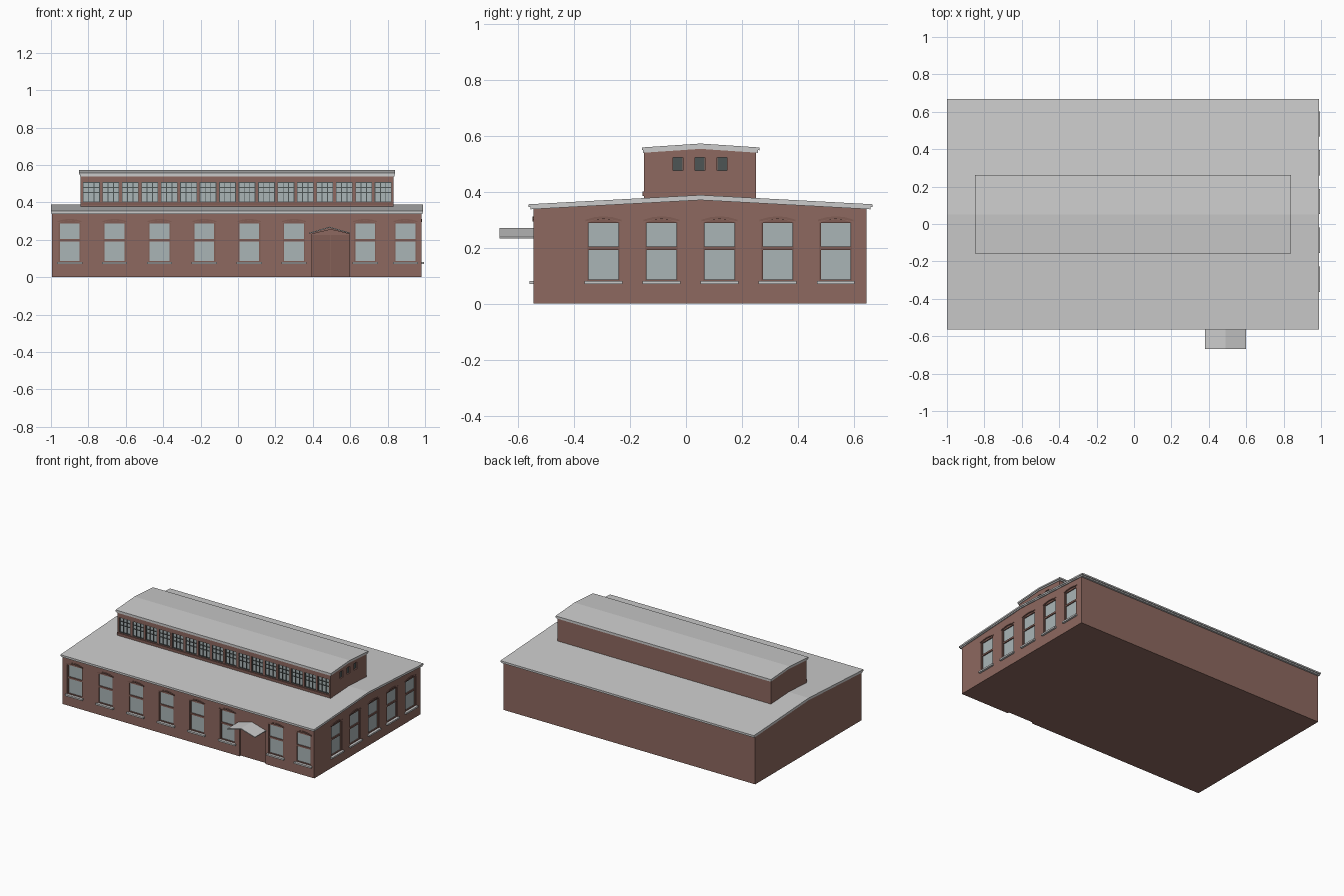
import bpy, bmesh
from mathutils import Matrix
from math import pi

if "Cube" in bpy.data.objects:
    bpy.data.objects.remove(bpy.data.objects["Cube"])


def material(name, rgb):
    m = bpy.data.materials.new(name)
    m.diffuse_color = (*rgb, 1)
    m.use_nodes = True
    m.node_tree.nodes["Principled BSDF"].inputs["Base Color"].default_value = m.diffuse_color
    return m


BRICK = material("brick", (0.27, 0.14, 0.115))
TRIM = material("dark_brick", (0.22, 0.11, 0.09))
GLASS = material("glass", (0.40, 0.46, 0.47))
DARK = material("dark_metal", (0.075, 0.09, 0.09))


def finish(name, bm, mat=None):
    bmesh.ops.recalc_face_normals(bm, faces=bm.faces)
    me = bpy.data.meshes.new(name)
    bm.to_mesh(me)
    bm.free()
    ob = bpy.data.objects.new(name, me)
    bpy.context.collection.objects.link(ob)
    if mat:
        me.materials.append(mat)
    return ob


def add_prism(bm, pts, axis, a, b):
    """Extrude a 2D profile along axis 'x' (pts are y,z) or 'y' (pts are x,z)."""
    place = (lambda p, t: (t, p[0], p[1])) if axis == 'x' else (lambda p, t: (p[0], t, p[1]))
    face = bm.faces.new([bm.verts.new(place(p, a)) for p in pts])
    ext = bmesh.ops.extrude_face_region(bm, geom=[face])["geom"]
    vec = (b - a, 0, 0) if axis == 'x' else (0, b - a, 0)
    bmesh.ops.translate(bm, vec=vec, verts=[g for g in ext if isinstance(g, bmesh.types.BMVert)])


def prism(name, pts, axis, a, b, mat=None):
    bm = bmesh.new()
    add_prism(bm, pts, axis, a, b)
    return finish(name, bm, mat)


def rect(c, w, z0, z1):
    return [(c - w / 2, z0), (c + w / 2, z0), (c + w / 2, z1), (c - w / 2, z1)]


def arch(c, w, z0, z1, rise):
    return rect(c, w, z0, z1)[:3] + [(c + w / 4, z1 + rise * .75), (c, z1 + rise),
                                     (c - w / 4, z1 + rise * .75), (c - w / 2, z1)]


def gable(y0, y1, z0, eave, ridge):
    return [(y0, z0), (y1, z0), (y1, eave), ((y0 + y1) / 2, ridge), (y0, eave)]


def slab(a, b, eave, ridge, t):
    m = (a + b) / 2
    return [(a, eave), (m, ridge), (b, eave), (b, eave - t), (m, ridge - t), (a, eave - t)]


def cut(target, profiles, axis, a, b):
    bm = bmesh.new()
    for p in profiles:
        add_prism(bm, p, axis, a, b)
    cutter = finish(target.name + "_cutter", bm)
    cutter.hide_render = True
    cutter.hide_set(True)
    mod = target.modifiers.new("openings", 'BOOLEAN')
    mod.object, mod.solver = cutter, 'EXACT'


FRONT, RIGHT = -0.545, 0.98
front_c = [-0.90 + 0.24 * i for i in range(6)] + [0.68, 0.895]
right_c = [-0.295 + 0.2075 * i for i in range(5)]
door_profile = [(0.395, -0.01), (0.597, -0.01), (0.597, 0.23), (0.496, 0.255), (0.395, 0.23)]

# Main hall walls with window and door recesses
walls = prism("hall_walls", gable(FRONT, 0.645, 0, 0.345, 0.378), 'x', -0.995, RIGHT, BRICK)
cut(walls, [arch(c, 0.118, 0.08, 0.29, 0.012) for c in front_c] + [door_profile],
    'y', FRONT - 0.05, FRONT + 0.015)
cut(walls, [arch(c, 0.118, 0.08, 0.29, 0.012) for c in right_c], 'x', RIGHT - 0.015, RIGHT + 0.05)

# Hall roof with a slimmer fascia beneath it
prism("hall_roof", slab(-0.563, 0.667, 0.355, 0.388, 0.010), 'x', -1, 0.99)
prism("hall_fascia", slab(-0.556, 0.660, 0.346, 0.379, 0.009), 'x', -0.998, 0.986)


def sash_windows(side, centres, axis, wall, out):
    """One object per material; 'out' is the outward sign along the axis."""
    parts = {k: bmesh.new() for k in ("glass", "frames", "sills", "lintels")}
    inner = wall - out * 0.016
    for c in centres:
        add_prism(parts["glass"], rect(c, 0.117, 0.08, 0.291), axis, inner, wall - out * 0.011)
        # Meeting rail, head and side stiles
        for p in (rect(c, 0.118, 0.192, 0.204), arch(c, 0.118, 0.288, 0.29, 0.012),
                  rect(c - 0.056, 0.006, 0.08, 0.29), rect(c + 0.056, 0.006, 0.08, 0.29),
                  rect(c, 0.118, 0.08, 0.087)):
            add_prism(parts["frames"], p, axis, inner, wall - out * 0.004)
        add_prism(parts["sills"], rect(c, 0.135, 0.070, 0.081), axis, inner, wall + out * 0.014)
        # Slightly proud brick arch above the opening
        w = 0.064
        outer = [(c - w, 0.294), (c - w, 0.300), (c - w / 2, 0.309), (c, 0.312),
                 (c + w / 2, 0.309), (c + w, 0.300), (c + w, 0.294)]
        lower = [(c + w / 2, 0.300), (c, 0.303), (c - w / 2, 0.300)]
        add_prism(parts["lintels"], outer + lower, axis, wall - out * 0.003, wall + out * 0.004)
    mats = {"glass": GLASS, "frames": TRIM, "lintels": TRIM}
    for k, bm in parts.items():
        finish(f"{side}_window_{k}", bm, mats.get(k))


sash_windows("front", front_c, 'y', FRONT, -1)
sash_windows("right", right_c, 'x', RIGHT, 1)

# Door leaves and gabled canopy
for name, c in (("left", 0.4455), ("right", 0.5465)):
    prism(f"{name}_door_leaf", rect(c, 0.099, 0.002, 0.225), 'y', FRONT + 0.010, FRONT + 0.016, TRIM)
prism("door_canopy", slab(0.38, 0.60, 0.238, 0.27, 0.006), 'y', -0.667, FRONT + 0.005)

# Raised clerestory with a long window recess and small end windows
CF, CR = -0.150, 0.832
upper = prism("clerestory_walls", gable(CF, 0.25, 0.33, 0.545, 0.562), 'x', -0.842, CR, BRICK)
pitch = 1.664 / 16
upper_c = [-0.836 + pitch * (i + .5) for i in range(16)]
cut(upper, [rect(c, 0.090, 0.402, 0.508) for c in upper_c], 'y', CF - 0.05, CF + 0.012)
end_c = [-0.029, 0.05, 0.129]
cut(upper, [rect(c, 0.035, 0.475, 0.523) for c in end_c], 'x', CR - 0.012, CR + 0.05)
prism("clerestory_roof", slab(-0.158, 0.262, 0.558, 0.572, 0.010), 'x', -0.85, 0.84)
prism("clerestory_fascia", slab(-0.154, 0.257, 0.549, 0.563, 0.010), 'x', -0.846, 0.836)
prism("clerestory_sill", rect(-0.005, 1.674, 0.385, 0.400), 'y', CF - 0.006, CF + 0.005, TRIM)

# Clerestory panes and glazing bars
glass, bars = bmesh.new(), bmesh.new()
for c in upper_c:
    add_prism(glass, rect(c, 0.089, 0.403, 0.507), 'y', CF + 0.009, CF + 0.013)
    for dx in (-0.043, -0.0145, 0.0145, 0.043):
        add_prism(bars, rect(c + dx, 0.004, 0.402, 0.508), 'y', CF + 0.003, CF + 0.010)
    for z in (0.404, 0.453, 0.480, 0.506):
        add_prism(bars, rect(c, 0.090, z - 0.002, z + 0.002), 'y', CF + 0.004, CF + 0.010)
finish("clerestory_glass", glass, GLASS)
finish("clerestory_glazing_bars", bars, DARK)
ends = bmesh.new()
for c in end_c:
    add_prism(ends, rect(c, 0.034, 0.476, 0.522), 'x', CR - 0.013, CR - 0.009)
finish("clerestory_end_windows", ends, DARK)
